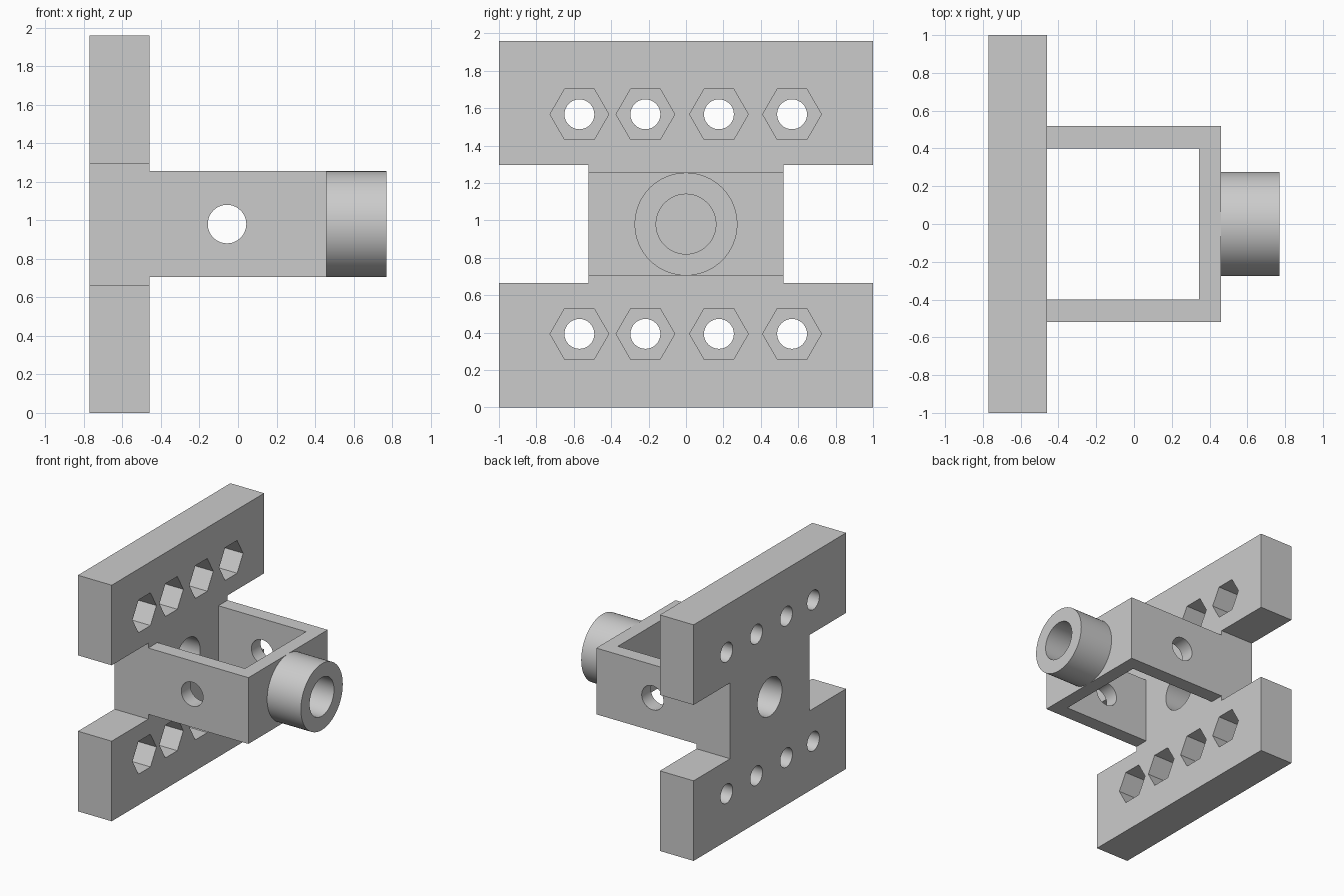
import bpy
import bmesh
import math
from mathutils import Matrix, Vector

if "Cube" in bpy.data.objects:
    bpy.data.objects.remove(bpy.data.objects["Cube"], do_unlink=True)

GREY = (0.6, 0.6, 0.6, 1.0)
grey = bpy.data.materials.new("plain grey")
grey.use_nodes = True
grey.diffuse_color = GREY
grey.node_tree.nodes["Principled BSDF"].inputs["Base Color"].default_value = GREY

MID = 0.98                     # height of the centre line
BACK, FACE = -0.77, -0.46      # plate faces along x
WALL, END = 0.46, 0.77         # bracket wall and tube end along x


def finish(name, bm):
    """Turn a bmesh into a named, grey object."""
    bmesh.ops.recalc_face_normals(bm, faces=bm.faces)
    mesh = bpy.data.meshes.new(name)
    bm.to_mesh(mesh)
    bm.free()
    mesh.materials.append(grey)
    obj = bpy.data.objects.new(name, mesh)
    bpy.context.collection.objects.link(obj)
    return obj


def prism(name, outline, to_point, offset):
    """Extrude a 2D outline along an offset."""
    bm = bmesh.new()
    face = bm.faces.new([bm.verts.new(to_point(a, b)) for a, b in outline])
    new = bmesh.ops.extrude_face_region(bm, geom=[face])["geom"]
    verts = [v for v in new if isinstance(v, bmesh.types.BMVert)]
    bmesh.ops.translate(bm, verts=verts, vec=offset)
    return finish(name, bm)


def add_rod(bm, axis, start, end, radius, sides):
    """Add a closed cylinder between two points along x or y."""
    turn = Matrix.Rotation(math.pi / 2, 4, "Y" if axis == "x" else "X")
    centre = (Vector(start) + Vector(end)) / 2
    bmesh.ops.create_cone(bm, cap_ends=True, segments=sides, radius1=radius,
                          radius2=radius, depth=(Vector(end) - Vector(start)).length,
                          matrix=Matrix.Translation(centre) @ turn)


def cut(obj, bm):
    """Subtract a bmesh from an object and drop the cutter."""
    cutter = finish("cutter", bm)
    cutter.hide_render = True
    mod = obj.modifiers.new("cut", "BOOLEAN")
    mod.operation = "DIFFERENCE"
    mod.solver = "EXACT"
    mod.object = cutter
    select(obj)
    bpy.ops.object.modifier_apply(modifier=mod.name)
    bpy.data.objects.remove(cutter, do_unlink=True)


def select(obj):
    bpy.ops.object.select_all(action="DESELECT")
    obj.select_set(True)
    bpy.context.view_layer.objects.active = obj


# Mounting plate with a narrow waist
quarter = [(1, 0.98), (1, 0.315), (0.52, 0.315)]
right = quarter + [(y, -z) for y, z in reversed(quarter)]
outline = right + [(-y, -z) for y, z in right]
plate = prism("mounting_plate", outline,
              lambda y, z: (BACK, y, MID + z), (FACE - BACK, 0, 0))

# Bolt holes with hexagonal nut pockets, and the central hole
holes, pockets = bmesh.new(), bmesh.new()
for z in (MID - 0.587, MID + 0.587):
    for y in (-0.57, -0.217, 0.176, 0.567):
        add_rod(holes, "x", (BACK - 0.1, y, z), (FACE + 0.1, y, z), 0.08, 32)
        add_rod(pockets, "x", (FACE - 0.19, y, z), (FACE + 0.1, y, z), 0.157, 6)
add_rod(holes, "x", (BACK - 0.1, 0, MID), (FACE + 0.1, 0, MID), 0.16, 48)
cut(plate, holes)
cut(plate, pockets)

# U-shaped bracket with a cross hole through both arms
arm = [(FACE, 0.52), (WALL, 0.52), (WALL, -0.52), (FACE, -0.52),
       (FACE, -0.4), (0.345, -0.4), (0.345, 0.4), (FACE, 0.4)]
bracket = prism("bracket", arm, lambda x, y: (x, y, MID - 0.275), (0, 0, 0.55))
cross = bmesh.new()
add_rod(cross, "y", (-0.057, -0.7, MID), (-0.057, 0.7, MID), 0.1, 48)
cut(bracket, cross)

# Tube on the bracket wall
body, bore = bmesh.new(), bmesh.new()
add_rod(body, "x", (WALL, 0, MID), (END, 0, MID), 0.275, 64)
add_rod(bore, "x", (WALL - 0.1, 0, MID), (END + 0.1, 0, MID), 0.16, 48)
tube = finish("tube", body)
cut(tube, bore)

for obj in (plate, bracket, tube):
    select(obj)
    bpy.ops.object.shade_smooth_by_angle(angle=math.radians(30))
